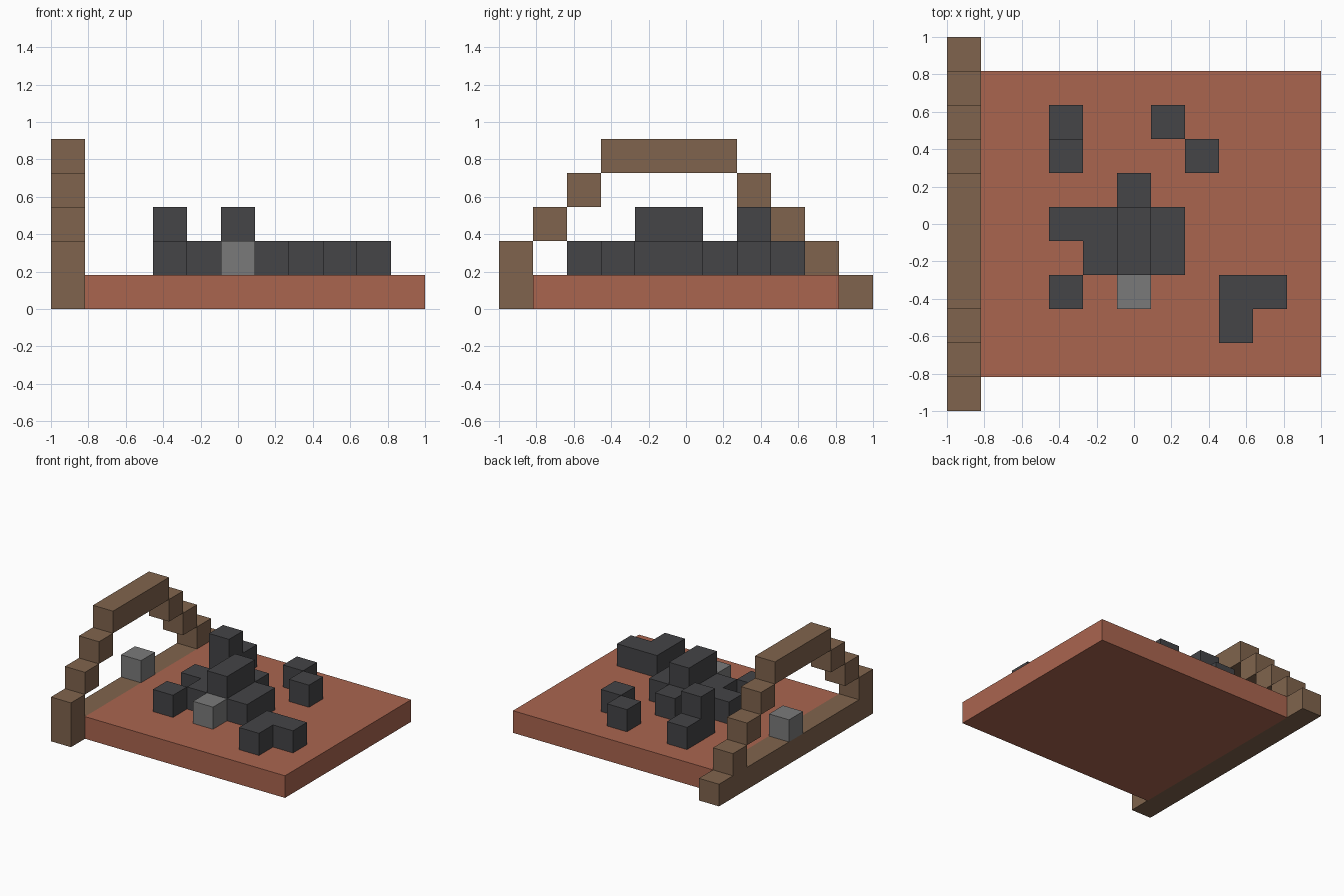
import bpy
import bmesh
from mathutils import Matrix, Vector

default_cube = bpy.data.objects.get("Cube")
if default_cube:
    bpy.data.objects.remove(default_cube, do_unlink=True)

CELLS = 11
U = 2 / CELLS  # edge of one block


def material(name, r, g, b):
    m = bpy.data.materials.new(name)
    m.use_nodes = True
    m.diffuse_color = (r, g, b, 1)
    m.node_tree.nodes["Principled BSDF"].inputs["Base Color"].default_value = (r, g, b, 1)
    return m


clay = material("red clay", 0.402, 0.130, 0.078)
wood = material("brown wood", 0.216, 0.127, 0.074)
coal = material("dark stone", 0.058, 0.058, 0.063)
stone = material("grey stone", 0.195, 0.195, 0.195)


def blocks(name, mat, *boxes):
    """Boxes in block units: first corner cell, then optional size in cells."""
    bm = bmesh.new()
    for cell, size in boxes:
        size = Vector(size)
        centre = (Vector(cell) + size / 2) * U - Vector((1, 1, 0))
        bmesh.ops.create_cube(
            bm, size=1,
            matrix=Matrix.Translation(centre) @ Matrix.Diagonal((*(size * U), 1)))
    mesh = bpy.data.meshes.new(name)
    bm.to_mesh(mesh)
    bm.free()
    mesh.materials.append(mat)
    obj = bpy.data.objects.new(name, mesh)
    bpy.context.collection.objects.link(obj)
    return obj


ONE = (1, 1, 1)

# Floor slab
blocks("floor_slab", clay, ((1, 1, 0), (10, 9, 1)))

# Side arch: sill, stepped legs and top beam
blocks("arch_sill", wood, ((0, 0, 0), (1, 11, 1)))
blocks("arch_front_steps", wood, *[((0, i, i + 1), ONE) for i in range(3)])
blocks("arch_back_steps", wood, *[((0, 9 - i, i + 1), ONE) for i in range(3)])
blocks("arch_beam", wood, ((0, 3, 4), (1, 4, 1)))
blocks("arch_stone", stone, ((0, 5, 1), ONE))

# Central pile
blocks("pile_base", coal, ((4, 4, 1), (3, 2, 1)))
blocks("pile_arm", coal, ((3, 5, 1), ONE))
blocks("pile_back", coal, ((5, 6, 1), ONE))
blocks("pile_top", coal, ((5, 4, 2), (1, 2, 1)))
blocks("pile_front_stone", stone, ((5, 3, 1), ONE))

# Scattered stones
blocks("tall_pillar", coal, ((3, 7, 1), (1, 1, 2)))
blocks("pillar_step", coal, ((3, 8, 1), ONE))
blocks("front_right_stone", coal, ((3, 3, 1), ONE))
blocks("back_diagonal_stones", coal, ((6, 8, 1), ONE), ((7, 7, 1), ONE))
blocks("corner_wall", coal, ((8, 3, 1), (2, 1, 1)), ((8, 2, 1), ONE))
